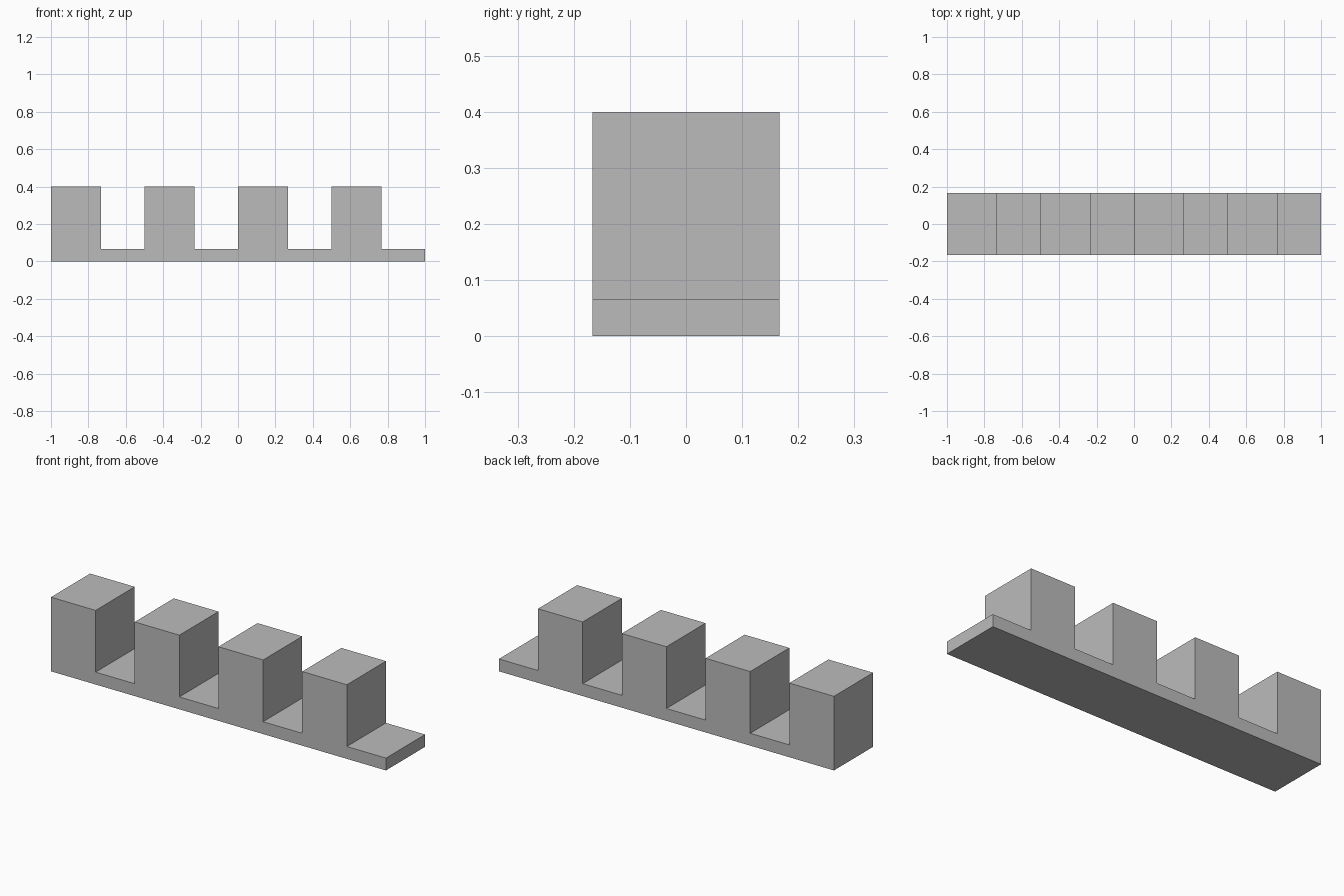
import bpy
import bmesh

cube = bpy.data.objects.get("Cube")
if cube:
    bpy.data.objects.remove(cube, do_unlink=True)

COUNT = 4
PITCH = 2 / COUNT
BLOCK_WIDTH = 0.2667
BASE_HEIGHT = 0.0667
TOP = 0.4
DEPTH = 0.3333

grey = bpy.data.materials.new("stone_grey")
grey.use_nodes = True
colour = (0.5, 0.5, 0.5, 1)
grey.diffuse_color = colour
grey.node_tree.nodes["Principled BSDF"].inputs["Base Color"].default_value = colour

# Stepped outline: each block is followed by a low gap
outline = [(1, 0), (-1, 0)]
for i in range(COUNT):
    left = -1 + i * PITCH
    right = left + BLOCK_WIDTH
    if i:
        outline.append((left, BASE_HEIGHT))
    outline += [(left, TOP), (right, TOP), (right, BASE_HEIGHT)]
outline.append((1, BASE_HEIGHT))

# Extrude the outline from front to back
bm = bmesh.new()
front = bm.faces.new([bm.verts.new((x, -DEPTH / 2, z)) for x, z in outline])
back = bmesh.ops.extrude_face_region(bm, geom=[front], use_keep_orig=True)
back_verts = [v for v in back["geom"] if isinstance(v, bmesh.types.BMVert)]
bmesh.ops.translate(bm, verts=back_verts, vec=(0, DEPTH, 0))
bmesh.ops.recalc_face_normals(bm, faces=bm.faces[:])

mesh = bpy.data.meshes.new("battlement_wall")
bm.to_mesh(mesh)
bm.free()
mesh.materials.append(grey)
wall = bpy.data.objects.new("battlement_wall", mesh)
bpy.context.collection.objects.link(wall)
